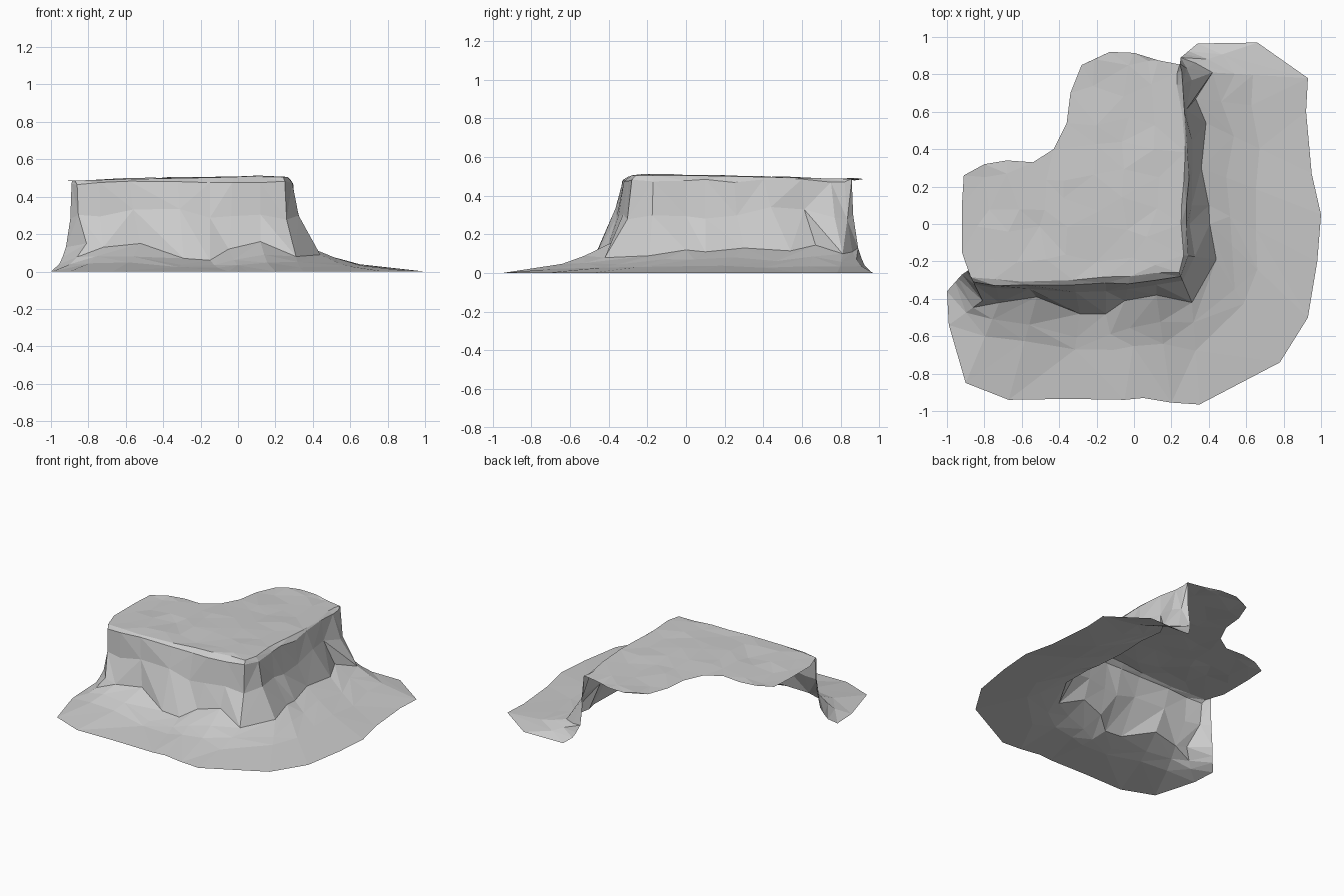
import bpy, random
from mathutils import Vector
from mathutils.geometry import delaunay_2d_cdt

if "Cube" in bpy.data.objects:
    bpy.data.objects.remove(bpy.data.objects["Cube"])

random.seed(4)

# Stations run from the left end, around the front corner, to the back right end
RIM = [(-.89, -.25), (-.86, -.31), (-.74, -.33), (-.58, -.325), (-.32, -.325), (-.15, -.315),
       (-.03, -.32), (.12, -.30), (.25, -.28), (.29, -.17), (.28, 0), (.28, .1), (.295, .25),
       (.285, .4), (.27, .6), (.26, .75), (.255, .82), (.245, .857)]
BASE = [(-.92, -.27, .13), (-.81, -.41, .15), (-.72, -.42, .13), (-.52, -.39, .15),
        (-.29, -.48, .07), (-.15, -.48, .06), (-.05, -.41, .12), (.12, -.38, .16),
        (.31, -.42, .08), (.44, -.19, .09), (.405, 0, .12), (.40, .1, .11), (.36, .3, .13),
        (.385, .54, .115), (.33, .67, .145), (.42, .81, .10), (.33, .86, .11), (.25, .89, .13)]
OUTER = [(-1, -.36), (-.99, -.54), (-.90, -.85), (-.67, -.94), (-.35, -.935), (-.05, -.94),
         (.05, -.93), (.2, -.955), (.35, -.965), (.78, -.74), (.93, -.5), (.98, -.2), (1, .05),
         (.95, .27), (.92, .6), (.93, .78), (.66, .97), (.34, .965)]
# Open edge at the back of the plateau, from the right end to the left end
BACK = [(.13, .875), (0, .915), (-.13, .92), (-.28, .85), (-.34, .7), (-.36, .54), (-.43, .4),
        (-.54, .33), (-.68, .34), (-.8, .32), (-.91, .26), (-.92, .1), (-.92, -.15)]
N = len(RIM)


def jit(a):
    return random.uniform(-a, a)


def height(x, y):
    return .506 - .02 * max(-x / .9, y / .9, 0)


def make(name, verts, faces):
    mesh = bpy.data.meshes.new(name)
    mesh.from_pydata(verts, [], faces)
    mesh.update()
    ob = bpy.data.objects.new(name, mesh)
    bpy.context.collection.objects.link(ob)
    return ob


def bridge(name, columns):
    """Triangulated strip surface between neighbouring station columns."""
    k = len(columns[0])
    verts = [v for col in columns for v in col]
    faces = []
    for i in range(len(columns) - 1):
        for j in range(k - 1):
            a, b = i * k + j, i * k + j + 1
            c, d = b + k, a + k
            if random.random() < .5:
                faces += [(a, b, c), (a, c, d)]
            else:
                faces += [(a, b, d), (b, c, d)]
    return make(name, verts, faces)


# Columns for the rock wall and the scree slope below it
lip, wall, slope = [], [], []
for i in range(N):
    end = i in (0, N - 1)
    rim, base, out = Vector(RIM[i]), Vector(BASE[i]), Vector(OUTER[i])
    b2 = base.to_2d()
    inward = (rim - b2).normalized() * (.004 if end else .03 + jit(.012))
    top = rim + inward
    lip.append(top)
    ledge = rim.lerp(b2, .22 + (0 if end else jit(.14)))
    wall.append([(*top, height(*top)),
                 (*rim, .475 + jit(.012)),
                 (*ledge, .31 + jit(.035)),
                 tuple(base)])
    col = [tuple(base)]
    for t in (.24, .46):
        t += 0 if end else jit(.05)
        p = b2.lerp(out, t)
        col.append((*p, base.z * (1 - t) ** 2))
    slope.append(col + [(*out, 0)])

bridge("cliff_wall", wall)
bridge("scree_slope", slope)

# Plateau: outline plus scattered inner points, triangulated
outline = lip + [Vector(p) for p in BACK]
m = len(outline)
inner = [Vector((-.8 + .15 * a + jit(.04), -.19 + .15 * b + jit(.04)))
         for a in range(7) for b in range(8)
         if -.8 + .15 * a > -.25 or b < 4]
pts, _, tris, *_ = delaunay_2d_cdt(outline + inner, [], [list(range(m))], 1, 1e-5)
edge_keys = {(round(p.x, 4), round(p.y, 4)) for p in outline}
verts = []
for p in pts:
    on_edge = (round(p.x, 4), round(p.y, 4)) in edge_keys
    verts.append((p.x, p.y, height(p.x, p.y) + (0 if on_edge else jit(.007))))
make("plateau_top", verts, [tuple(f) for f in tris])
